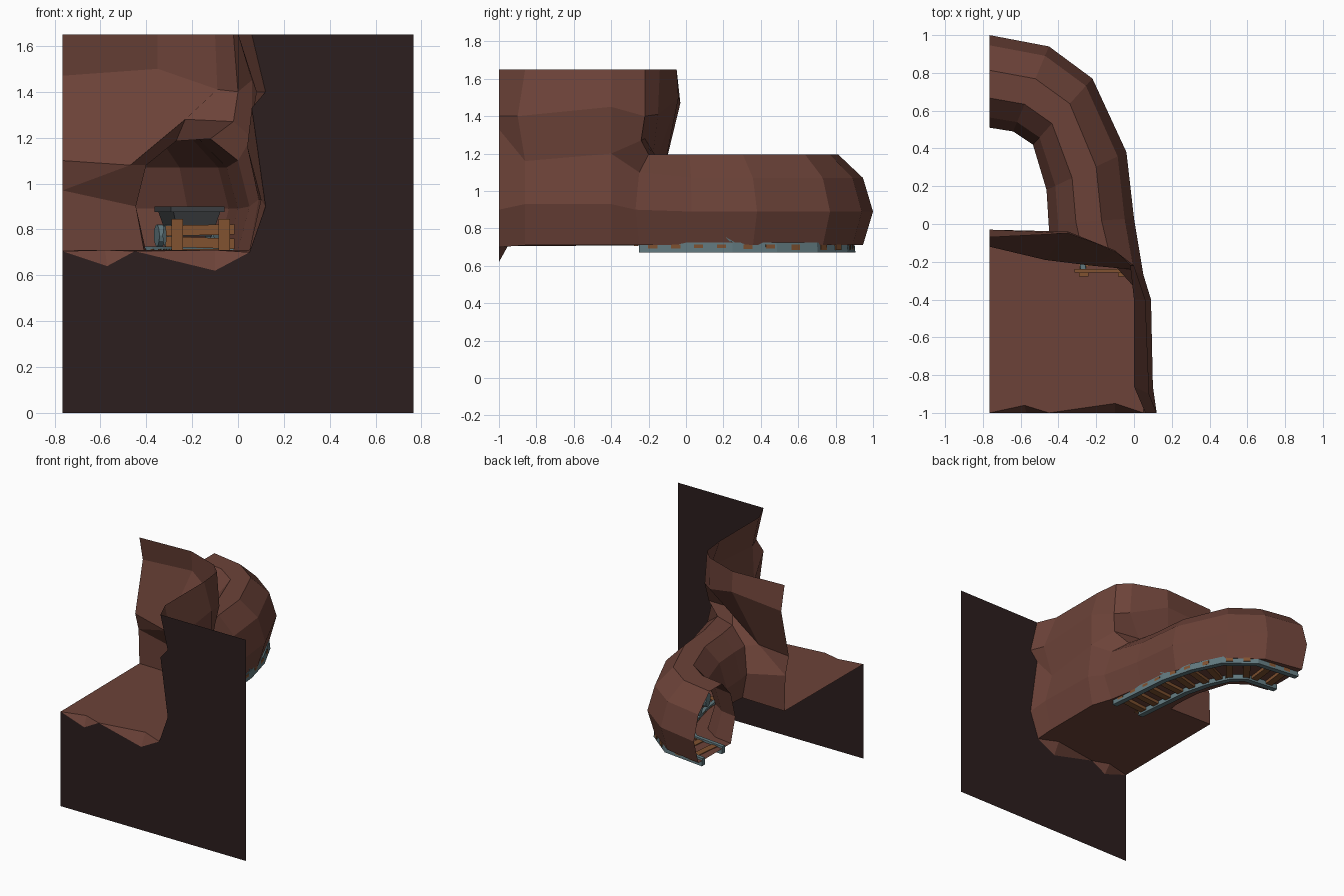
import bpy, bmesh, math
from mathutils import Vector, Matrix

if "Cube" in bpy.data.objects:
    bpy.data.objects.remove(bpy.data.objects["Cube"])


def material(name, rgb):
    m = bpy.data.materials.new(name)
    m.diffuse_color = (*rgb, 1)
    m.use_nodes = True
    m.node_tree.nodes["Principled BSDF"].inputs["Base Color"].default_value = m.diffuse_color
    return m


ROCK = material("rock", (0.15, 0.055, 0.04))
DARK = material("dark_rock", (0.025, 0.013, 0.013))
WOOD = material("wood", (0.22, 0.085, 0.03))
STEEL = material("steel", (0.12, 0.19, 0.21))
IRON = material("iron", (0.05, 0.055, 0.06))


def make(name, faces, mat, weld=True):
    """Object from faces given as lists of points; shared corners are welded."""
    bm = bmesh.new()
    for f in faces:
        bm.faces.new([bm.verts.new(p) for p in f])
    if weld:
        bmesh.ops.remove_doubles(bm, verts=bm.verts, dist=0.0005)
    bmesh.ops.recalc_face_normals(bm, faces=bm.faces)
    me = bpy.data.meshes.new(name)
    bm.to_mesh(me)
    bm.free()
    me.materials.append(mat)
    ob = bpy.data.objects.new(name, me)
    bpy.context.collection.objects.link(ob)
    return ob


def strip(a, b, closed=False):
    n = len(a)
    return [[a[i], a[(i + 1) % n], b[(i + 1) % n], b[i]]
            for i in range(n if closed else n - 1)]


def box(name, center, size, mat, rot=0.0, tilt=0.0):
    bm = bmesh.new()
    bmesh.ops.create_cube(bm, size=1, matrix=Matrix.Translation(center)
                          @ Matrix.Rotation(rot, 4, 'Z') @ Matrix.Rotation(tilt, 4, 'Y')
                          @ Matrix.Diagonal((*size, 1)))
    me = bpy.data.meshes.new(name)
    bm.to_mesh(me)
    bm.free()
    me.materials.append(mat)
    ob = bpy.data.objects.new(name, me)
    bpy.context.collection.objects.link(ob)
    return ob


# Cavern wall: rows run from the front right edge round to the back left edge
FZ = 0.71
top = [(x, y, 1.65) for x, y in [(.06, -1), (0, -.86), (0, -.4), (-.02, -.22),
                                 (-.1, -.14), (-.35, -.05), (-.765, -.07)]]
mid = [(.12, -1, 1.4), (.08, -.9, 1.4), (.06, -.4, 1.45), (0, -.22, 1.4),
       (-.09, -.15, 1.41), (-.35, -.04, 1.5), (-.765, -.03, 1.47)]
brow = [(.06, -1, 1.33), (.04, -.86, 1.16), (.06, -.4, 1.2), (-.02, -.24, 1.27),
        (-.23, -.22, 1.28), (-.47, -.19, 1.08), (-.765, -.12, 1.1)]
low = [(.12, -1, .9), (.1, -.86, .93), (.09, -.4, .93)]
foot = [(.05, -1, .7), (.05, -.86, FZ), (.05, -.4, FZ)]
left_low, left_foot = (-.765, -.08, .97), (-.765, -.07, FZ)
mouth = [(0, -.25, FZ), (.05, -.27, .9), (0, -.25, 1.1), (-.12, -.2, 1.195),
         (-.27, -.16, 1.185), (-.4, -.12, 1.08), (-.445, -.08, .9), (-.41, -.08, FZ)]
surround = [foot[2], low[2], *brow[2:6], left_low, left_foot]
wall = strip(top, mid) + strip(mid, brow) + strip(brow[:3], low) + strip(low, foot)
wall += strip(surround, mouth) + [[brow[5], brow[6], left_low]]
make("cavern_wall", wall, ROCK)

# Cavern floor with two chipped notches at its front edge
fl, fm = (-.765, -1, .705), (-.45, -1, .705)
n1, n2 = (-.1, -.95, FZ), (-.58, -.96, FZ)
d1, d2 = (-.1, -1, .62), (-.57, -1, .64)
make("cavern_floor", [[*foot, mouth[0], mouth[7], left_foot, fl, n2, fm, n1],
                      [foot[0], n1, d1], [n1, fm, d1], [fm, n2, d2], [n2, fl, d2]], ROCK)

# Flat front panel with the cavern outline cut away
make("front_panel", [[(.765, -1, 0), (.765, -1, 1.65), top[0], mid[0], brow[0], low[0],
                      foot[0], d1, fm, d2, fl, (-.765, -1, 0)]], DARK)

# Curved tunnel: outer and inner side of each cross-section
section = [(.11, FZ), (0, .89), (.11, 1.07), (.38, 1.195), (.68, 1.195),
           (.89, 1.08), (1, .89), (.89, FZ)]
sides = [((.0, .03), (-.452, .0)), ((-.04, .38), (-.463, .18)), ((-.22, .77), (-.535, .42)),
         ((-.45, .94), (-.64, .49)), ((-.765, 1.0), (-.765, .51))]
rings = [mouth]
for o, i in sides:
    o, i = Vector(o), Vector(i)
    rings.append([(*o.lerp(i, t), z) for t, z in section])
tunnel = []
for a, b in zip(rings, rings[1:]):
    tunnel += strip(a, b, closed=True)
make("tunnel", tunnel, ROCK)

# Track centre line with sideways directions
path = [Vector(p) for p in [(-.15, -.25), (-.195, .23), (-.25, .44), (-.335, .62),
                            (-.475, .735), (-.765, .768)]]
normals = []
for k in range(len(path)):
    t = (path[min(k + 1, 5)] - path[max(k - 1, 0)]).normalized()
    normals.append(Vector((t.y, -t.x)))
normals[0], normals[-1] = Vector((1, 0)), Vector((0, 1))

# Two rails
for name, side in (("outer_rail", 1), ("inner_rail", -1)):
    loops = []
    for p, n in zip(path, normals):
        loops.append([(*(p + n * (side * .118 + w)), z) for w, z in
                      [(-.02, .67), (.02, .67), (.014, .725), (-.014, .725)]])
    faces = [loops[0], loops[-1]]
    for a, b in zip(loops, loops[1:]):
        faces += strip(a, b, closed=True)
    make(name, faces, STEEL)


def along(d):
    for a, b in zip(path, path[1:]):
        seg = (b - a).length
        if d <= seg:
            return a.lerp(b, d / seg), math.atan2((b - a).y, (b - a).x)
        d -= seg
    return path[-1], math.pi


# Sleepers across the track
for k in range(11):
    p, ang = along(.06 + k * .123)
    box(f"sleeper_{k + 1}", (p.x, p.y, .7), (.05, .27, .03), WOOD, rot=ang)

# Plank barrier at the tunnel mouth
for k, x in enumerate((-.265, -.06)):
    box(f"barrier_post_{k + 1}", (x, -.268, .775), (.05, .022, .14), WOOD)
for k, (z, tilt) in enumerate(((.742, .03), (.797, -.02))):
    box(f"barrier_plank_{k + 1}", (-.165, -.248, z), (.3, .018, .045), WOOD, tilt=tilt)

# Mine cart on the track: flared open tub, rim and four wheels
pos, ang = along(.55)
place = Matrix.Translation((pos.x, pos.y, 0)) @ Matrix.Rotation(ang, 4, 'Z')


def rect(l, w, z):
    return [(sx * l, sy * w, z) for sx, sy in ((1, 1), (-1, 1), (-1, -1), (1, -1))]


tub = [rect(.1, .075, .77), rect(.13, .105, .875), rect(.145, .12, .875),
       rect(.145, .12, .9), rect(.12, .1, .9), rect(.09, .07, .785)]
faces = [tub[0], tub[-1]]
for a, b in zip(tub, tub[1:]):
    faces += strip(a, b, closed=True)
make("cart_tub", faces, IRON).matrix_world = place
for k, (sx, sy) in enumerate(((1, 1), (1, -1), (-1, 1), (-1, -1))):
    bpy.ops.mesh.primitive_cylinder_add(vertices=12, radius=.048, depth=.025)
    w = bpy.context.object
    w.name = f"cart_wheel_{k + 1}"
    w.data.materials.append(STEEL)
    w.matrix_world = place @ Matrix.Translation((sx * .075, sy * .115, .773)) \
        @ Matrix.Rotation(math.pi / 2, 4, 'X')
